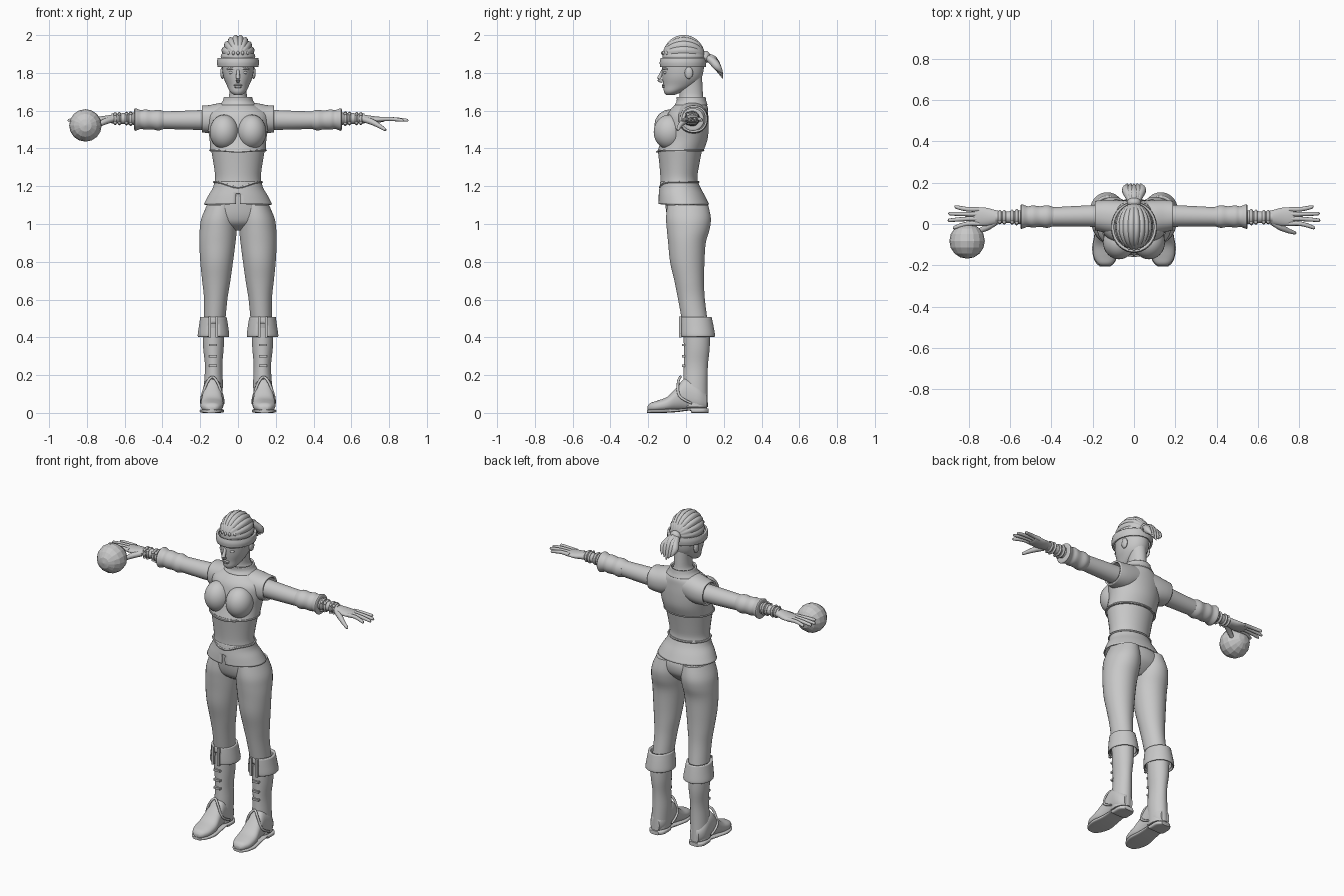
import bpy
import bmesh
from math import sin, cos, pi, radians, copysign
from mathutils import Vector, Matrix

cube = bpy.data.objects.get("Cube")
if cube:
    bpy.data.objects.remove(cube, do_unlink=True)

grey = bpy.data.materials.new("plain_grey")
grey.use_nodes = True
grey.diffuse_color = (.58, .58, .58, 1)
grey.node_tree.nodes["Principled BSDF"].inputs["Base Color"].default_value = grey.diffuse_color


def finish(bm, name, pair=False, thick=0, flat=False):
    """Turn a bmesh into one object, or into a mirrored left and right pair."""
    bmesh.ops.recalc_face_normals(bm, faces=bm.faces)
    for side in (("left_", "right_") if pair else ("",)):
        if side == "right_":
            bmesh.ops.scale(bm, vec=(-1, 1, 1), verts=bm.verts)
            bmesh.ops.reverse_faces(bm, faces=bm.faces)
        mesh = bpy.data.meshes.new(side + name)
        bm.to_mesh(mesh)
        mesh.materials.append(grey)
        obj = bpy.data.objects.new(side + name, mesh)
        bpy.context.collection.objects.link(obj)
        if thick:
            solid = obj.modifiers.new("thickness", "SOLIDIFY")
            solid.thickness = thick
        if not flat:
            bpy.ops.object.select_all(action="DESELECT")
            obj.select_set(True)
            bpy.context.view_layer.objects.active = obj
            bpy.ops.object.shade_smooth_by_angle(angle=radians(45))
    bm.free()


def smooth(rows, steps=4):
    """Catmull-Rom interpolation through rows of numbers."""
    rows = [Vector(r) for r in rows]
    padded = [rows[0]] + rows + [rows[-1]]
    out = []
    for a, b, c, d in zip(padded, padded[1:], padded[2:], padded[3:]):
        for i in range(steps):
            t = i / steps
            out.append(b + (c - a) * t / 2 + (a * 2 - b * 5 + c * 4 - d) * t * t / 2
                       + (b * 3 - a - c * 3 + d) * t ** 3 / 2)
    return out + [rows[-1]]


def skin(bm, rings, cap=True):
    """Join rings of points into a tube."""
    rings = [[bm.verts.new(p) for p in ring] for ring in rings]
    n = len(rings[0])
    for low, high in zip(rings, rings[1:]):
        for i in range(n):
            j = (i + 1) % n
            bm.faces.new((low[i], low[j], high[j], high[i]))
    if cap:
        bm.faces.new(rings[0])
        bm.faces.new(rings[-1])


def loft(name, rows, axis="z", sides=32, power=1, cap=True, cut=None, **options):
    """Rows hold a position on the axis, then the extents on the other two axes."""
    place = {"x": lambda t, a, b: (t, a, b), "y": lambda t, a, b: (a, t, b),
             "z": lambda t, a, b: (a, b, t)}[axis]
    rings = []
    for t, a0, a1, b0, b1 in smooth(rows):
        ring = []
        for i in range(sides):
            angle = 2 * pi * (i + .5) / sides
            c, s = [copysign(abs(v) ** power, v) for v in (cos(angle), sin(angle))]
            ring.append(place(t, (a0 + a1 + (a1 - a0) * c) / 2, (b0 + b1 + (b1 - b0) * s) / 2))
        rings.append(ring)
    bm = bmesh.new()
    skin(bm, rings, cap)
    if cut:
        doomed = [f for f in bm.faces if cut(f.calc_center_median())]
        bmesh.ops.delete(bm, geom=doomed, context="FACES")
    finish(bm, name, **options)


def sym(rows):
    return [(z, -w, w, front, back) for z, w, front, back in rows]


def round_rows(rows):
    return [(x, y - r, y + r, z - r, z + r) for x, y, z, r in rows]


def sweep(name, rows, sides=10, **options):
    """Round tube through rows of x, y, z, radius."""
    path = smooth(rows)
    rings = []
    for i, p in enumerate(path):
        tangent = path[min(i + 1, len(path) - 1)].xyz - path[max(i - 1, 0)].xyz
        turn = tangent.to_track_quat("Z", "Y")
        angles = [2 * pi * k / sides for k in range(sides)]
        rings.append([p.xyz + turn @ Vector((cos(a), sin(a), 0)) * p[3] for a in angles])
    bm = bmesh.new()
    skin(bm, rings)
    finish(bm, name, **options)


def ball(name, at, size, segments=24, ridges=0, **options):
    """Ellipsoid with its poles on the y axis, optionally ridged from front to back."""
    bm = bmesh.new()
    bmesh.ops.create_uvsphere(bm, u_segments=segments, v_segments=max(8, segments // 2), radius=1)
    for v in bm.verts:
        if ridges:
            around = Vector((v.co.x, v.co.y)).angle_signed(Vector((1, 0)), 0)
            swell = .94 + .08 * abs(cos(around * ridges / 2))
            v.co.x *= swell
            v.co.y *= swell
    bm.transform(Matrix.Translation(at) @ Matrix.Diagonal((*size, 1)) @ Matrix.Rotation(pi / 2, 4, "X"))
    finish(bm, name, **options)


def box(name, at, size, **options):
    bm = bmesh.new()
    bmesh.ops.create_cube(bm, size=1)
    bm.transform(Matrix.Translation(at) @ Matrix.Diagonal((*size, 1)))
    finish(bm, name, **options)


def seam(name, z, width, front, back, dip, radius):
    """Thin cord around the body that dips at the front."""
    rows = []
    for i in range(33):
        a = 2 * pi * i / 32
        rows.append((width * cos(a), (front + back + (back - front) * sin(a)) / 2,
                     z - dip * max(0, -sin(a)) ** 6, radius))
    sweep(name, rows, sides=6)


# Head, face and neck
loft("head", sym([(1.683, .02, -.105, -.06), (1.70, .042, -.117, -.02), (1.735, .06, -.12, .05),
                  (1.78, .078, -.126, .085), (1.84, .085, -.128, .096), (1.89, .08, -.112, .09),
                  (1.93, .05, -.07, .06)]))
loft("neck", sym([(1.6, .10, -.05, .112), (1.64, .075, -.042, .105), (1.67, .05, -.035, .092),
                  (1.72, .046, -.035, .088), (1.78, .05, -.03, .085)]))
sweep("nose", [(0, -.122, 1.815, .008), (0, -.136, 1.785, .01), (0, -.143, 1.765, .012), (0, -.124, 1.754, .008)])
ball("upper_lip", (0, -.119, 1.735), (.024, .009, .006))
ball("lower_lip", (0, -.117, 1.726), (.02, .01, .007))
ball("eye", (.033, -.108, 1.802), (.017, .012, .009), pair=True)
sweep("brow", [(.012, -.122, 1.818, .005), (.035, -.117, 1.825, .006), (.058, -.098, 1.82, .004)], pair=True)
ball("ear", (.082, .015, 1.80), (.012, .022, .032), pair=True)

# Braided hair, headband and ponytail
ball("braided_hair", (0, -.012, 1.886), (.09, .112, .114), segments=72, ridges=18)
loft("headband", sym([(1.83, .108, -.137, .105), (1.855, .112, -.14, .108), (1.878, .108, -.135, .105)]),
     cap=False, thick=.012)
for i in range(-2, 3):
    ball("hair_bead", (i * .024, -.122 + .006 * i * i, 1.905), (.008, .01, .011), segments=12)
ball("ponytail_knot", (0, .105, 1.885), (.034, .024, .032))
for i in range(-2, 3):
    x = i * .013
    sweep("ponytail_strand", [(x / 2, .10, 1.89, .012), (x, .14, 1.875 - abs(x) / 2, .021),
                              (x * 1.5, .168, 1.83, .02), (x * 1.2, .195, 1.77 + abs(x), .002)])

# Bodice, bust, collar and corset
loft("bodice", sym([(1.385, .148, -.152, .092), (1.45, .151, -.13, .115), (1.52, .162, -.115, .12),
                    (1.58, .16, -.10, .118), (1.62, .115, -.07, .115), (1.645, .07, -.04, .10)]))
ball("bust", (.073, -.088, 1.487), (.077, .083, .092), segments=32, pair=True)
loft("shoulder_cap", [(.04, -.05, .112, 1.5, 1.645), (.10, -.05, .116, 1.48, 1.64),
                      (.15, -.04, .116, 1.48, 1.63), (.19, -.03, .112, 1.485, 1.627)],
     "x", power=.9, cap=False, thick=.01, pair=True)
loft("collar", sym([(1.63, .098, -.06, .115), (1.65, .082, -.05, .108), (1.672, .075, -.05, .104)]),
     cap=False, thick=.01)
loft("corset", sym([(1.395, .143, -.15, .086), (1.3, .127, -.14, .068), (1.24, .121, -.136, .06),
                    (1.19, .13, -.138, .07)]))
seam("underbust_seam", 1.39, .148, -.154, .092, .008, .005)
seam("waist_seam", 1.222, .126, -.138, .066, .028, .006)
loft("flared_skirt", sym([(1.225, .124, -.136, .063), (1.19, .134, -.141, .078),
                          (1.15, .158, -.145, .10), (1.105, .181, -.147, .122)]),
     sides=48, cap=False, thick=.008, cut=lambda p: p.y < 0 and abs(p.x) < .02 and p.z < 1.16)

# Hips and legs
loft("hips", sym([(1.17, .13, -.115, .075), (1.1, .165, -.11, .115), (1.04, .18, -.10, .115),
                  (1.0, .15, -.08, .09), (.965, .07, -.03, .05)]))
loft("leg", [(1.1, .01, .165, -.10, .118), (1.03, .004, .194, -.106, .132), (.97, .006, .203, -.102, .125),
             (.9, .013, .205, -.095, .105), (.8, .026, .2, -.085, .098), (.7, .04, .19, -.062, .096),
             (.6, .056, .18, -.042, .10), (.45, .07, .18, -.015, .12)], pair=True)

# Boots
loft("boot_shaft", [(.47, .07, .188, -.014, .126), (.35, .075, .185, -.012, .126),
                    (.25, .083, .175, -.012, .116), (.15, .08, .18, -.016, .114),
                    (.03, .085, .185, -.02, .116)], pair=True)
loft("boot_cuff", [(.508, .06, .2, -.028, .136), (.46, .052, .207, -.03, .146),
                   (.41, .046, .214, -.03, .154), (.402, .052, .208, -.024, .148)],
     cap=False, thick=.014, pair=True, cut=lambda p: p.y < .03 and abs(p.x - .13) < .018 and p.z < .48)
for x in (.112, .15):
    box("cuff_strap", (x, -.03, .455), (.014, .014, .11), pair=True)
for z in (.25, .30, .36):
    box("boot_buckle", (.132, -.014, z), (.044, .016, .012), pair=True)
loft("foot", [(.112, .105, .165, .02, .10), (.07, .085, .187, .01, .15), (0, .085, .187, .015, .185),
              (-.05, .083, .19, .012, .135), (-.10, .077, .198, .008, .085), (-.155, .082, .196, .006, .064),
              (-.19, .10, .178, .008, .052), (-.204, .12, .158, .015, .035)], "y", power=.85, pair=True)
loft("sole", [(-.206, .115, .165, 0, .016), (-.18, .09, .19, 0, .018), (-.12, .073, .203, 0, .02),
              (-.05, .08, .192, .004, .022), (.02, .085, .187, .012, .026), (.03, .085, .187, 0, .026),
              (.09, .085, .187, 0, .026), (.118, .105, .165, 0, .024)], "y", power=.5, pair=True)
sweep("instep_rim", [(.077, .03, .05, .006), (.083, -.035, .09, .007), (.108, -.042, .16, .007),
                     (.136, -.03, .19, .007), (.164, -.042, .16, .007), (.19, -.035, .09, .007),
                     (.194, .03, .05, .006)], pair=True)

# Arms, ruffled sleeve ends and bracelets
loft("arm", round_rows([(.13, .04, 1.552, .055), (.25, .038, 1.55, .051), (.4, .035, 1.55, .046),
                        (.5, .033, 1.555, .042), (.57, .033, 1.558, .031), (.67, .033, 1.558, .026)]),
     "x", pair=True)
loft("sleeve_ruffle", round_rows([(.39, .036, 1.55, .046), (.42, .036, 1.55, .055), (.455, .036, 1.551, .05),
                                  (.49, .036, 1.553, .054), (.515, .036, 1.553, .05),
                                  (.545, .036, 1.553, .06), (.55, .036, 1.553, .045)]), "x", pair=True)
for x, r in ((.568, .034), (.59, .031), (.628, .03), (.65, .029)):
    loft("bracelet", round_rows([(x - .008, .033, 1.558, r), (x, .033, 1.558, r + .006),
                                 (x + .008, .033, 1.558, r)]), "x", pair=True)
    for up in (-1, 1):
        ball("bracelet_stud", (x, .033 - r * .75, 1.558 + up * r * .75), (.009, .01, .009), segments=12, pair=True)

# Hands
loft("palm", [(.64, .006, .06, 1.535, 1.582), (.68, -.004, .07, 1.535, 1.577), (.72, -.01, .08, 1.534, 1.571),
              (.765, -.008, .08, 1.54, 1.566), (.78, .0, .074, 1.546, 1.56)], "x", sides=20, pair=True)
for i, (tip, spread) in enumerate(((.875, -.018), (.9, .018), (.897, .05), (.868, .083))):
    y = .002 + i * .023
    sweep("finger", [(.75, y, 1.554, .012), (.80, y, 1.556, .011), ((tip + .81) / 2, (y + spread) / 2, 1.553, .01),
                     (tip - .005, spread, 1.549, .008), (tip, spread, 1.549, .003)], pair=True)
sweep("thumb", [(.67, .01, 1.553, .016), (.71, -.015, 1.54, .016), (.745, -.032, 1.521, .012),
                (.778, -.043, 1.5, .008), (.782, -.045, 1.498, .003)], pair=True)

# Faceted ball by the right hand
ball("held_ball", (-.808, -.082, 1.522), (.086, .086, .086), segments=16, flat=True)
